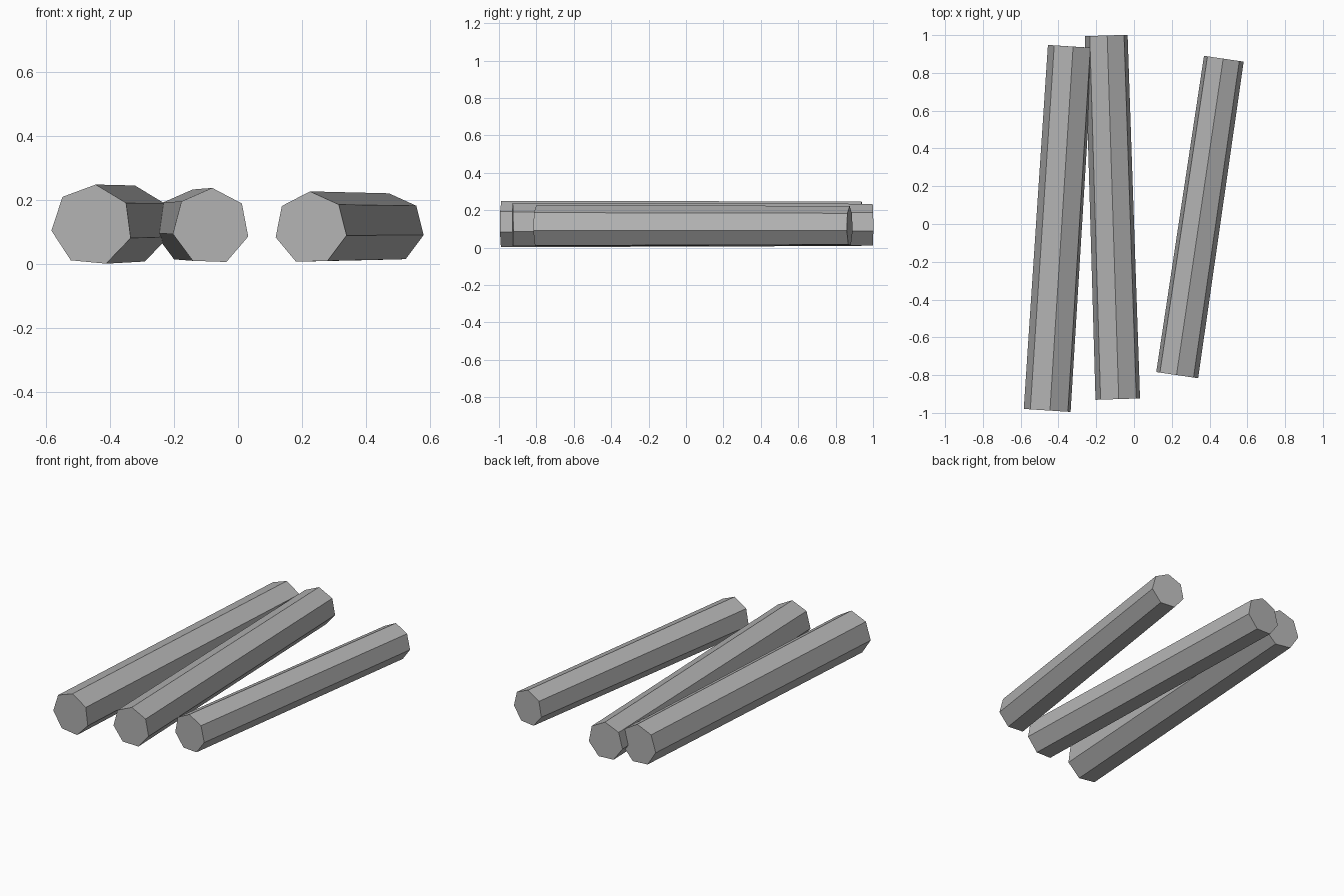
import bpy, bmesh, math
from mathutils import Matrix, Vector

cube = bpy.data.objects.get("Cube")
if cube:
    bpy.data.objects.remove(cube, do_unlink=True)

# Single plain grey for every log
grey = bpy.data.materials.new("grey_wood")
grey.use_nodes = True
colour = (0.45, 0.45, 0.45, 1)
grey.diffuse_color = colour
grey.node_tree.nodes["Principled BSDF"].inputs["Base Color"].default_value = colour


def add_log(name, front, back, r_front, r_back, roll):
    """Tapered seven-sided log running from its front centre to its back centre."""
    front, back = Vector(front), Vector(back)
    toward_front = (front - back).normalized()
    right = Vector((0, 0, 1)).cross(toward_front).normalized()
    up = toward_front.cross(right)
    frame = Matrix((right, up, toward_front)).transposed().to_4x4()
    frame.translation = (front + back) / 2
    spin = Matrix.Rotation(math.radians(roll), 4, "Z")

    bm = bmesh.new()
    bmesh.ops.create_cone(bm, cap_ends=True, segments=7, radius1=r_back,
                          radius2=r_front, depth=(front - back).length)
    mesh = bpy.data.meshes.new(name)
    bm.to_mesh(mesh)
    bm.free()
    mesh.materials.append(grey)
    log = bpy.data.objects.new(name, mesh)
    log.matrix_world = frame @ spin
    bpy.context.collection.objects.link(log)


# Three logs lying on the ground
add_log("right_log", (-0.457, -0.987, 0.122), (-0.334, 0.94, 0.124), 0.128, 0.123, -5.4)
add_log("middle_log", (-0.085, -0.927, 0.118), (-0.146, 0.998, 0.118), 0.121, 0.116, -2)
add_log("left_log", (0.228, -0.80, 0.113), (0.475, 0.875, 0.113), 0.115, 0.109, 1.5)
